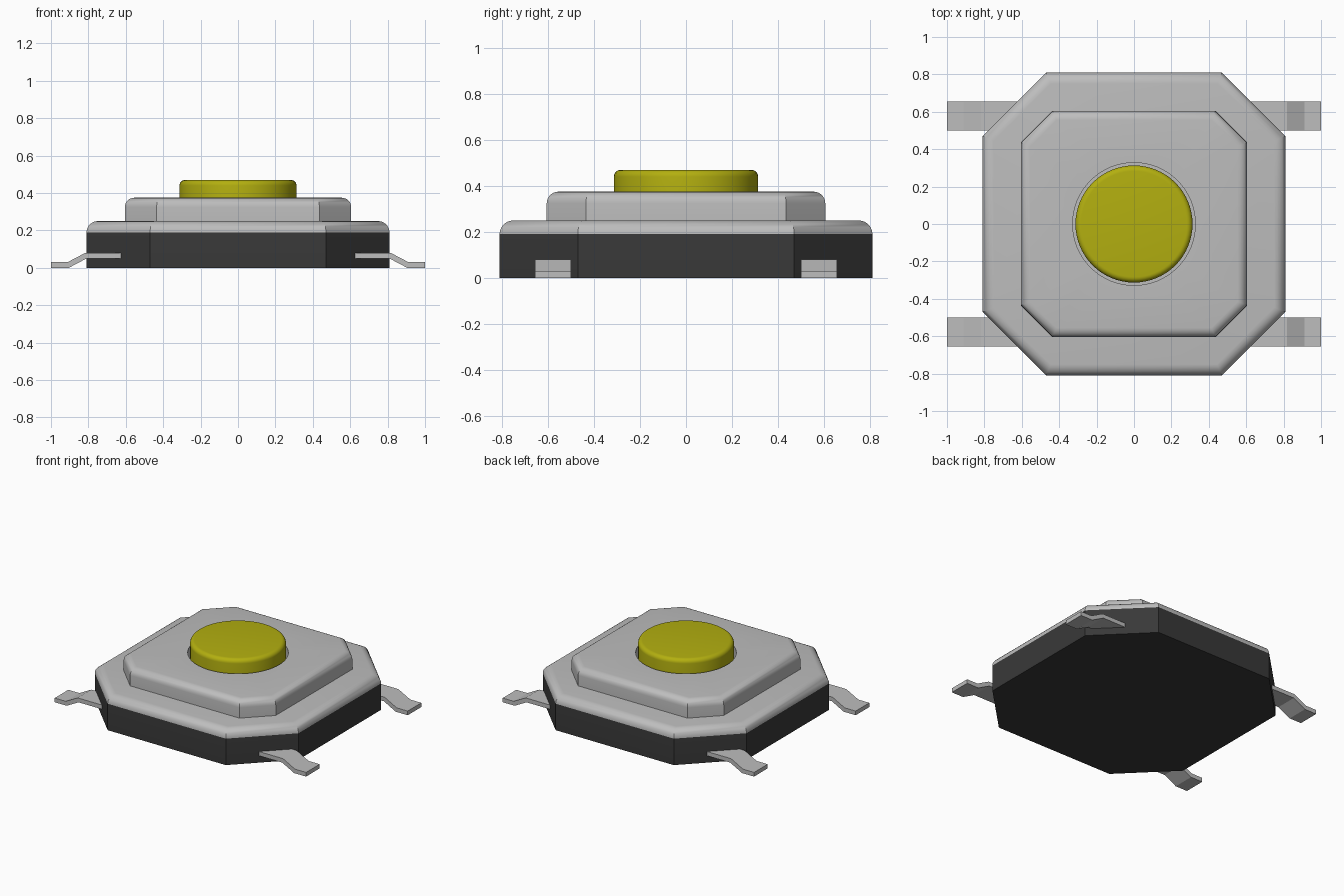
import bpy, bmesh, math

cube = bpy.data.objects.get("Cube")
if cube:
    bpy.data.objects.remove(cube, do_unlink=True)


def material(name, rgb):
    m = bpy.data.materials.new(name)
    m.use_nodes = True
    m.diffuse_color = (*rgb, 1)
    m.node_tree.nodes["Principled BSDF"].inputs["Base Color"].default_value = (*rgb, 1)
    return m


METAL = material("brushed metal grey", (0.51, 0.51, 0.51))
BLACK = material("black plastic", (0.04, 0.04, 0.04))
YELLOW = material("yellow plastic", (0.45, 0.43, 0.005))


def finish(name, bm, mats, smooth=True):
    bmesh.ops.recalc_face_normals(bm, faces=bm.faces)
    mesh = bpy.data.meshes.new(name)
    bm.to_mesh(mesh)
    bm.free()
    obj = bpy.data.objects.new(name, mesh)
    bpy.context.collection.objects.link(obj)
    for m in mats:
        mesh.materials.append(m)
    if smooth:
        bpy.ops.object.select_all(action='DESELECT')
        obj.select_set(True)
        bpy.context.view_layer.objects.active = obj
        bpy.ops.object.shade_smooth_by_angle(angle=math.radians(30))
    return obj


def octagon(half, corner, inset=0.0):
    """Square with cut corners, all sides moved inwards by inset."""
    a, c = half - inset, corner - inset * (math.sqrt(2) - 1)
    return [(a, -c), (a, c), (c, a), (-c, a), (-a, c), (-a, -c), (-c, -a), (c, -a)]


def circle(radius, inset=0.0, n=64):
    r = radius - inset
    return [(r * math.cos(2 * math.pi * i / n), r * math.sin(2 * math.pi * i / n))
            for i in range(n)]


def fillet(z_top, r, steps=6):
    """Pairs of (inset, z) rounding over a top edge."""
    return [(r * (1 - math.cos(t)), z_top - r + r * math.sin(t))
            for t in (math.pi / 2 * i / steps for i in range(steps + 1))]


def loft(bm, outlines):
    """Closed solid through a stack of (points, z) outlines."""
    rings = [[bm.verts.new((x, y, z)) for x, y in pts] for pts, z in outlines]
    for lo, hi in zip(rings, rings[1:]):
        n = len(lo)
        for i in range(n):
            j = (i + 1) % n
            bm.faces.new((lo[i], lo[j], hi[j], hi[i]))
    bm.faces.new(rings[0][::-1])
    bm.faces.new(rings[-1])


# Lower housing: metal cover with black plastic at the cut corners and underside
bm = bmesh.new()
loft(bm, [(octagon(0.81, 0.47), 0)] +
     [(octagon(0.81, 0.47, d), z) for d, z in fillet(0.25, 0.06)])
for f in bm.faces:
    diagonal = abs(abs(f.normal.x) - abs(f.normal.y)) < 0.1
    below = f.calc_center_median().z < 0.18
    f.material_index = int(below and (diagonal or f.normal.z < -0.9))
finish("housing", bm, [METAL, BLACK])

# Raised cover plate, with a round well for the button sunk into its top
bm = bmesh.new()
loft(bm, [(octagon(0.605, 0.435), 0.24)] +
     [(octagon(0.605, 0.435, d), z) for d, z in fillet(0.375, 0.05)] )
top = max(bm.faces, key=lambda f: f.calc_center_median().z)
rim = list(top.edges)
bm.faces.remove(top)
hole = [bm.verts.new((x, y, 0.375)) for x, y in circle(0.328)]
floor = [bm.verts.new((x, y, 0.26)) for x, y in circle(0.328)]
inner = [bm.edges.new((hole[i], hole[(i + 1) % 64])) for i in range(64)]
bmesh.ops.triangle_fill(bm, edges=rim + inner, use_beauty=True, normal=(0, 0, 1))
for i in range(64):
    j = (i + 1) % 64
    bm.faces.new((hole[i], hole[j], floor[j], floor[i]))
bm.faces.new(floor)
finish("cover_plate", bm, [METAL])

# Push button
bm = bmesh.new()
loft(bm, [(circle(0.313), 0.255)] + [(circle(0.313, d), z) for d, z in fillet(0.47, 0.03)])
finish("button", bm, [YELLOW])

# Four bent leads: a side profile swept across the lead width
path = [(0.60, 0.05), (0.81, 0.05), (0.905, 0.0), (1.0, 0.0)]
profile = path + [(x + dx, z + 0.03) for (x, z), dx in zip(path[::-1], (0, 0.007, 0.007, 0))]
for side, sx in (("left", 1), ("right", -1)):
    for end, sy in (("front", -1), ("back", 1)):
        bm = bmesh.new()
        near, far = [[bm.verts.new((sx * x, sy * y, z)) for x, z in profile]
                     for y in (0.50, 0.655)]
        for i in range(3):  # each straight run is a box section
            k, m = 7 - i, 6 - i
            bm.faces.new((near[i], near[i + 1], near[m], near[k]))
            bm.faces.new((far[i], far[i + 1], far[m], far[k]))
        for i in range(8):
            j = (i + 1) % 8
            bm.faces.new((near[i], near[j], far[j], far[i]))
        finish(f"lead_{end}_{side}", bm, [METAL], smooth=False)
